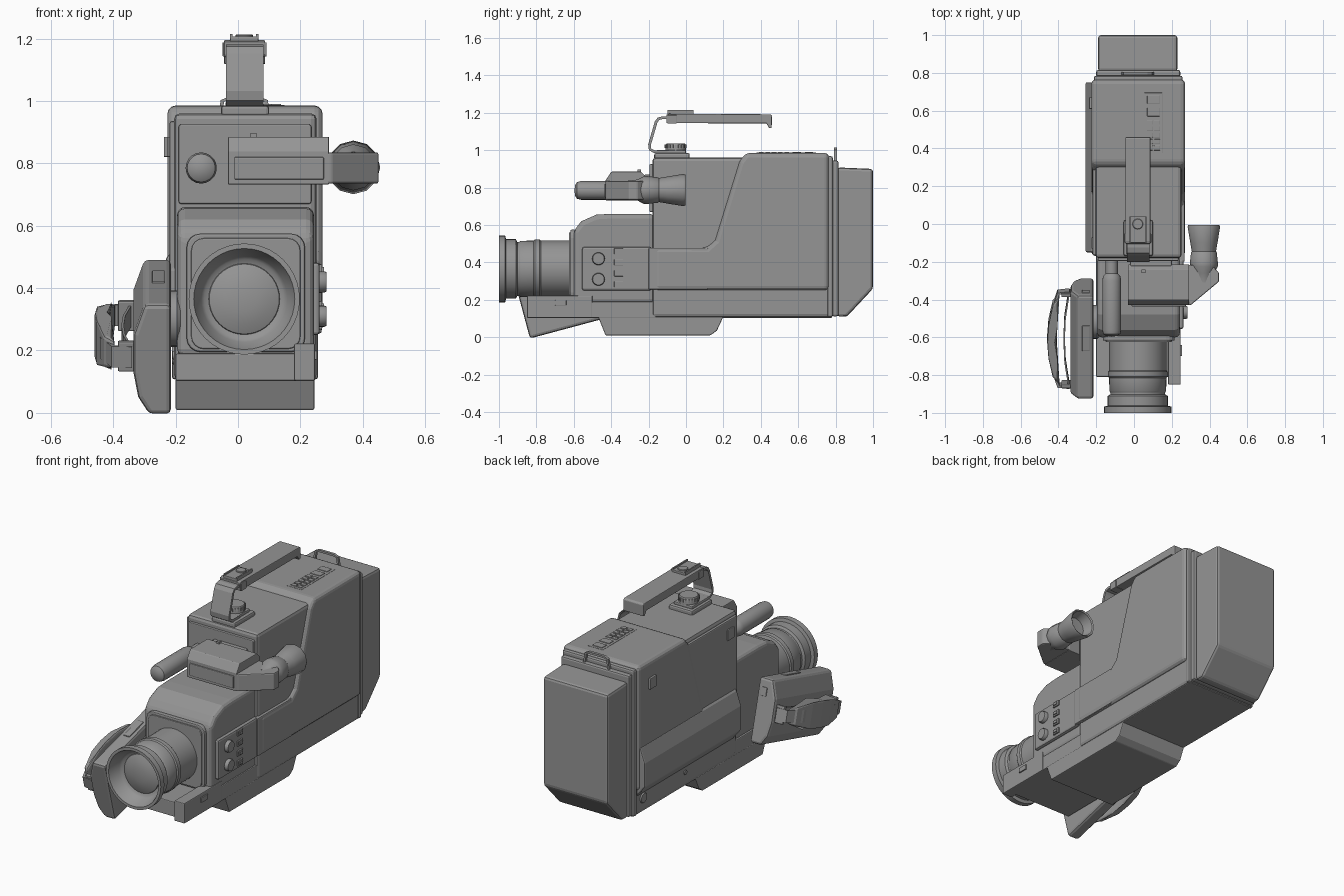
import bpy, bmesh, math
from mathutils import Matrix, Vector

dark = bpy.data.materials.new("dark_grey_plastic")
dark.diffuse_color = (0.3, 0.3, 0.3, 1)


def place(axis, a, b, t):
    """Map a profile point (a, b) and depth t along the given axis to xyz."""
    return {'x': (t, a, b), 'y': (a, t, b), 'z': (a, b, t)}[axis]


def finish(name, bm, bevel=0, segs=2, smooth=False):
    bmesh.ops.remove_doubles(bm, verts=bm.verts, dist=1e-5)
    bmesh.ops.recalc_face_normals(bm, faces=bm.faces)
    me = bpy.data.meshes.new(name)
    bm.to_mesh(me)
    bm.free()
    me.materials.append(dark)
    ob = bpy.data.objects.new(name, me)
    bpy.context.collection.objects.link(ob)
    if smooth:
        bpy.ops.object.select_all(action='DESELECT')
        ob.select_set(True)
        bpy.context.view_layer.objects.active = ob
        bpy.ops.object.shade_smooth_by_angle(angle=math.radians(35))
    if bevel:
        m = ob.modifiers.new("bevel", 'BEVEL')
        m.width, m.segments, m.limit_method = bevel, segs, 'ANGLE'
        m.angle_limit = math.radians(35)
    return ob


def prism(name, axis, pts, t0, t1, bevel=0, segs=2):
    bm = bmesh.new()
    lo = [bm.verts.new(place(axis, a, b, t0)) for a, b in pts]
    hi = [bm.verts.new(place(axis, a, b, t1)) for a, b in pts]
    bm.faces.new(lo)
    bm.faces.new(hi)
    n = len(pts)
    for i in range(n):
        j = (i + 1) % n
        bm.faces.new((lo[i], lo[j], hi[j], hi[i]))
    return finish(name, bm, bevel, segs)


def box(name, x0, x1, y0, y1, z0, z1, bevel=0, segs=2):
    return prism(name, 'z', [(x0, y0), (x1, y0), (x1, y1), (x0, y1)], z0, z1, bevel, segs)


def rrect(x0, x1, z0, z1, r, n=4):
    pts = []
    for k, (cx, cz) in enumerate([(x1 - r, z1 - r), (x0 + r, z1 - r), (x0 + r, z0 + r), (x1 - r, z0 + r)]):
        for i in range(n + 1):
            a = math.pi / 2 * (k + i / n)
            pts.append((cx + r * math.cos(a), cz + r * math.sin(a)))
    return pts


def ribbon(name, axis, path, t0, t1, thick, bevel=0):
    """Flat strip: a path thickened to both sides, then extruded."""
    left, right = [], []
    for i, p in enumerate(path):
        d = Vector(path[min(i + 1, len(path) - 1)]) - Vector(path[max(i - 1, 0)])
        nrm = Vector((-d.y, d.x)).normalized() * thick / 2
        left.append(tuple(Vector(p) + nrm))
        right.append(tuple(Vector(p) - nrm))
    return prism(name, axis, left + right[::-1], t0, t1, bevel)


def lathe(name, axis, a0, b0, prof, n=32):
    """Revolve (radius, depth) pairs about a line through (a0, b0)."""
    bm = bmesh.new()
    rings = [[bm.verts.new(place(axis, a0 + r * math.cos(math.tau * i / n),
                                 b0 + r * math.sin(math.tau * i / n), t))
              for i in range(n)] for r, t in prof]
    for p, q in zip(rings, rings[1:]):
        for i in range(n):
            j = (i + 1) % n
            bm.faces.new((p[i], p[j], q[j], q[i]))
    return finish(name, bm, smooth=True)


def disc(name, axis, a, b, r, t0, t1, n=20):
    e = (t1 - t0) * 0.25
    return lathe(name, axis, a, b, [(0, t0), (r, t0), (r, t1 - e), (r * 0.9, t1), (0, t1)], n)


# Main body: core and raised shell stepping up towards the rear
box("body_core", -0.205, 0.252, -0.18, 0.78, 0.105, 0.96, 0.018)
box("left_cover", -0.219, -0.19, -0.165, 0.3, 0.25, 0.935, 0.006)
shell = [(-0.17, 0.25), (-0.17, 0.48), (0.11, 0.48), (0.155, 0.52), (0.285, 0.94), (0.32, 0.985),
         (0.765, 0.985), (0.765, 0.25)]
prism("body_shell", 'x', shell, -0.226, 0.271, 0.025, 3)
prism("left_side_ledge", 'y', [(-0.2, 0.53), (-0.228, 0.5), (-0.256, 0.42), (-0.256, 0.28), (-0.2, 0.21)],
      -0.15, 0.75, 0.008)
box("rear_lip", -0.212, 0.257, 0.755, 0.785, 0.107, 0.968, 0.01)
box("rear_rim", -0.2, 0.245, 0.78, 0.815, 0.112, 0.945, 0.01)

# Battery pack at the back
prism("battery_pack", 'x', [(0.808, 0.11), (0.86, 0.11), (1.0, 0.26), (1.0, 0.9), (0.808, 0.908)],
      -0.19, 0.23, 0.015, 2)
ribbon("battery_latch", 'y', [(-0.06, 0.94), (-0.05, 1.0), (-0.03, 1.008), (0.07, 1.008), (0.09, 1.0), (0.1, 0.94)],
       0.79, 0.806, 0.012)

# Base deck, front corner block and shoulder rest
box("base_deck", -0.2, 0.245, -0.81, 0.78, 0.103, 0.19, 0.005)
box("front_corner_block", 0.18, 0.247, -0.85, -0.5, 0.103, 0.222, 0.005)
box("corner_button", 0.24, 0.254, -0.7, -0.64, 0.17, 0.2, 0.003)
prism("shoulder_rest", 'x', [(-0.47, 0.11), (-0.43, 0.01), (0.13, 0.01), (0.165, 0.035), (0.2, 0.11)],
      -0.2, 0.245, 0.005)

# Front housing behind the lens
prism("front_housing", 'x', [(-0.6, 0.18), (-0.6, 0.57), (-0.56, 0.62), (-0.48, 0.655), (-0.4, 0.66),
                             (-0.17, 0.66), (-0.17, 0.18)], -0.195, 0.243, 0.025, 3)
prism("lens_plate", 'y', rrect(-0.165, 0.215, 0.195, 0.575, 0.045), -0.618, -0.59, 0.006)
prism("lens_plate_inner", 'y', rrect(-0.15, 0.2, 0.205, 0.56, 0.04), -0.626, -0.6, 0.004)

# Zoom lens with hollow hood and domed glass
lathe("lens", 'y', 0.02, 0.365, [
    (0, -0.6), (0.152, -0.6), (0.152, -0.775), (0.158, -0.782), (0.158, -0.808), (0.152, -0.815),
    (0.15, -0.885), (0.145, -0.892), (0.145, -0.902), (0.159, -0.91), (0.159, -0.962), (0.178, -0.967),
    (0.178, -1.0), (0.162, -1.0), (0.138, -0.935), (0.128, -0.925), (0.114, -0.92), (0.112, -0.925),
    (0.08, -0.938), (0.04, -0.945), (0, -0.947)], 40)

# Right side control panel
box("control_panel", 0.2, 0.262, -0.555, -0.185, 0.25, 0.482, 0.01)
box("panel_strip", 0.24, 0.268, -0.2, 0.12, 0.255, 0.478, 0.006)
for z in (0.42, 0.31):
    disc("control_knob", 'x', -0.468, z, 0.034, 0.255, 0.284)
for z in (0.46, 0.4, 0.342, 0.284):
    box("button_frame", 0.25, 0.27, -0.384, -0.336, z - 0.016, z + 0.016, 0.002)
    box("button", 0.25, 0.276, -0.374, -0.346, z - 0.008, z + 0.008)

# Left side details
for y, x in ((0.64, -0.238), (-0.1, -0.226)):
    box("side_button", x, -0.195, y - 0.03, y + 0.03, 0.82, 0.885, 0.004)
disc("side_cap", 'x', 0.69, 0.185, 0.03, -0.195, -0.212)
disc("side_screw", 'x', 0.3, 0.185, 0.014, -0.195, -0.21)

# Front panel of the upper body, carrying microphone and viewfinder
prism("upper_front_panel", 'y', rrect(-0.19, 0.235, 0.67, 0.925, 0.008), -0.195, -0.17, 0.004)
box("viewfinder_mount", -0.02, 0.2, -0.225, -0.18, 0.735, 0.87, 0.008)
lathe("microphone", 'y', -0.118, 0.785, [
    (0, -0.597), (0.03, -0.592), (0.045, -0.582), (0.05, -0.56), (0.05, -0.3), (0.045, -0.275),
    (0.032, -0.262), (0.032, -0.185), (0, -0.185)], 20)

# Viewfinder
prism("viewfinder_box", 'x', [(-0.43, 0.732), (-0.43, 0.838), (-0.4, 0.885), (-0.24, 0.885),
                              (-0.215, 0.86), (-0.215, 0.732)], -0.032, 0.292, 0.004)
box("viewfinder_window", -0.012, 0.275, -0.437, -0.42, 0.748, 0.82, 0.004)
box("viewfinder_tab", 0.04, 0.06, -0.26, -0.24, 0.88, 0.897)
prism("viewfinder_elbow", 'z', [(0.28, -0.43), (0.3, -0.43), (0.45, -0.305), (0.45, -0.26), (0.42, -0.225),
                                (0.28, -0.215)], 0.735, 0.835, 0.006)
lathe("eyepiece", 'y', 0.37, 0.787, [
    (0, -0.31), (0.05, -0.31), (0.056, -0.26), (0.074, -0.225), (0.074, -0.205), (0.068, -0.15),
    (0.064, -0.145), (0.072, -0.1), (0.086, -0.015), (0.082, -0.004), (0.074, -0.01), (0.06, -0.07),
    (0, -0.075)], 12)

# Carrying handle with its base, knob and accessory shoe
box("handle_base", -0.055, 0.1, -0.17, 0.02, 0.95, 0.985, 0.01)
box("handle_foot", -0.04, 0.08, -0.16, 0.0, 0.98, 1.0, 0.006)
disc("handle_knob", 'z', 0.02, -0.055, 0.055, 0.995, 1.036, 20)
for i in range(20):
    a = math.tau * i / 20
    rib = box("knob_rib", -0.004, 0.004, 0.05, 0.059, 1.012, 1.03)
    rib.location, rib.rotation_euler.z = (0.02, -0.055, 0), a
ribbon("handle_strut", 'x', [(-0.1, 0.99), (-0.17, 0.992), (-0.192, 1.005), (-0.195, 1.03), (-0.16, 1.15),
                             (-0.148, 1.168), (-0.125, 1.174), (-0.08, 1.172)], -0.038, 0.082, 0.015)
prism("handle_grip", 'x', [(-0.105, 1.145), (-0.105, 1.19), (-0.09, 1.195), (0.45, 1.192), (0.46, 1.185),
                           (0.458, 1.118), (0.445, 1.118), (0.43, 1.143)], -0.045, 0.087, 0.004)
box("handle_collar", -0.05, 0.092, -0.1, -0.05, 1.142, 1.188, 0.004)
box("accessory_shoe", -0.025, 0.065, -0.1, 0.04, 1.188, 1.207, 0.003)
for x in (-0.025, 0.057):
    box("shoe_rail", x, x + 0.008, -0.1, 0.04, 1.2, 1.215)
disc("shoe_screw", 'z', 0.02, 0.0, 0.028, 1.2, 1.213)

# Top button panel
box("top_button_panel", 0.055, 0.15, 0.375, 0.695, 0.98, 0.9865, 0.001)
for y in (0.635, 0.57):
    box("top_slider", 0.07, 0.135, y, y + 0.045, 0.98, 0.99, 0.002)
for i in range(5):
    for x in (0.068, 0.106):
        box("top_button", x, x + 0.032, 0.39 + i * 0.034, 0.415 + i * 0.034, 0.98, 0.99, 0.002)

# Hand grip and strap, built level about its centre, then tilted together
grip = [
    prism("hand_grip", 'y', [(-0.215, -0.186), (-0.285, -0.186), (-0.32, -0.13), (-0.335, -0.05), (-0.335, 0.08),
                             (-0.3, 0.18), (-0.215, 0.18)], -0.285, 0.285, 0.015),
    box("grip_top_switch", -0.275, -0.235, -0.02, 0.12, 0.17, 0.186, 0.004),
    box("grip_back_button", -0.275, -0.235, 0.27, 0.29, 0.08, 0.13, 0.004),
    disc("grip_joint", 'x', 0.1, 0.03, 0.09, -0.225, -0.185, 24),
    ribbon("inner_strap", 'z', [(-0.345, -0.25), (-0.365, -0.12), (-0.37, 0.0), (-0.365, 0.12), (-0.345, 0.25)],
           -0.035, 0.035, 0.008),
    ribbon("outer_strap", 'z', [(-0.34, -0.26), (-0.4, -0.255), (-0.435, -0.15), (-0.452, 0.0), (-0.435, 0.15),
                                (-0.4, 0.255), (-0.34, 0.26)], -0.035, 0.035, 0.014)]
pad = prism("strap_pad", 'z', [(-0.395, -0.24), (-0.43, -0.2), (-0.453, -0.09), (-0.46, 0.0), (-0.453, 0.09),
                               (-0.43, 0.2), (-0.395, 0.24), (-0.405, 0.09), (-0.41, 0.0), (-0.405, -0.09)],
            -0.078, 0.078, 0.01)
for v in pad.data.vertices:
    v.co.z *= 1 - 0.45 * max(0, abs(v.co.y) - 0.09) / 0.15
grip.append(pad)
for y in (-0.25, 0.25):
    grip.append(box("strap_loop", -0.385, -0.325, y - 0.01, y + 0.01, -0.05, 0.05, 0.005))
tilt = Matrix.Translation((0, -0.607, 0.247)) @ Matrix.Rotation(math.radians(15), 4, 'X')
for ob in grip:
    ob.data.transform(tilt)
